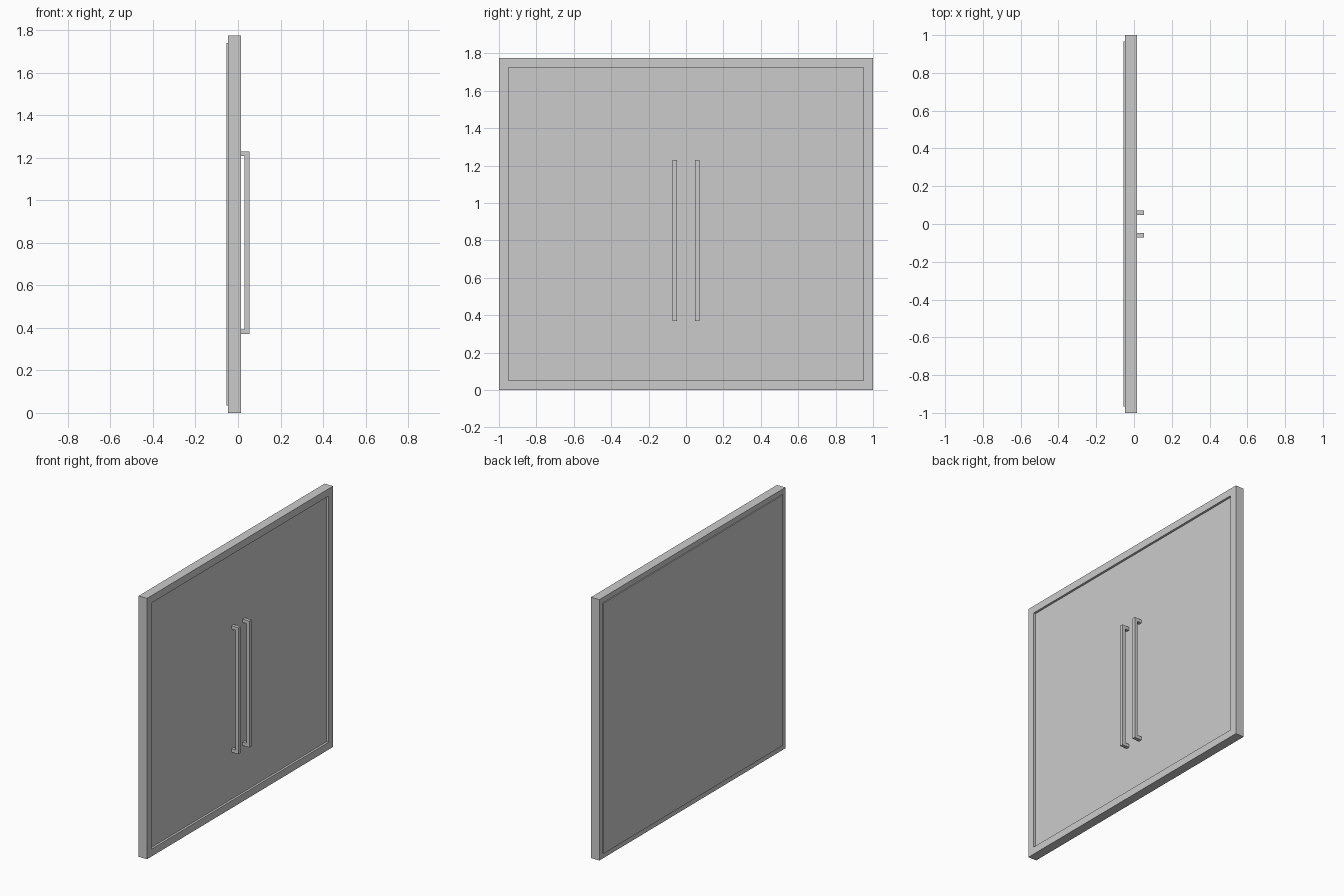
import bpy, bmesh

if "Cube" in bpy.data.objects:
    bpy.data.objects.remove(bpy.data.objects["Cube"])

H = 1.775  # overall height


def make_object(name, bm):
    bmesh.ops.recalc_face_normals(bm, faces=bm.faces)
    mesh = bpy.data.meshes.new(name)
    bm.to_mesh(mesh)
    bm.free()
    ob = bpy.data.objects.new(name, mesh)
    bpy.context.collection.objects.link(ob)
    return ob


def box(name, x0, x1, y0, y1, z0, z1):
    bm = bmesh.new()
    bmesh.ops.create_cube(bm, size=1)
    for v in bm.verts:
        v.co = (x1 if v.co.x > 0 else x0,
                y1 if v.co.y > 0 else y0,
                z1 if v.co.z > 0 else z0)
    return make_object(name, bm)


def extrude(name, points, offset):
    bm = bmesh.new()
    face = bm.faces.new([bm.verts.new(p) for p in points])
    res = bmesh.ops.extrude_face_region(bm, geom=[face])
    verts = [g for g in res["geom"] if isinstance(g, bmesh.types.BMVert)]
    bmesh.ops.translate(bm, verts=verts, vec=offset)
    # keep the starting face as the second cap
    if not face.is_valid:
        bmesh.ops.holes_fill(bm, edges=bm.edges)
    return make_object(name, bm)


# Door frame: mitred ring swept from outer and inner rectangles
def rect(m):
    return [(-1 + m, m), (1 - m, m), (1 - m, H - m), (-1 + m, H - m)]


bm = bmesh.new()
loops = [[bm.verts.new((x, y, z)) for y, z in rect(m)]
         for x, m in ((-0.048, 0), (0.015, 0), (0.015, 0.05), (-0.048, 0.05))]
for a in range(4):
    la, lb = loops[a], loops[(a + 1) % 4]
    for i in range(4):
        j = (i + 1) % 4
        bm.faces.new((la[i], la[j], lb[j], lb[i]))
make_object("door_frame", bm)

# Door panel, recessed at the front, with a raised sheet on the back
box("door_panel", -0.048, 0.0, -0.95, 0.95, 0.05, H - 0.05)
box("back_sheet", -0.055, -0.047, -0.965, 0.965, 0.035, H - 0.035)

# Pair of bracket-shaped pull handles
zb, zt, t = 0.37, 1.23, 0.023
profile = [(0.0, zb), (0.053, zb), (0.053, zt), (0.0, zt),
           (0.0, zt - t), (0.053 - t, zt - t), (0.053 - t, zb + t), (0.0, zb + t)]
for side, y in (("left", -0.071), ("right", 0.048)):
    extrude(side + "_handle", [(x, y, z) for x, z in profile], (0, t, 0))
